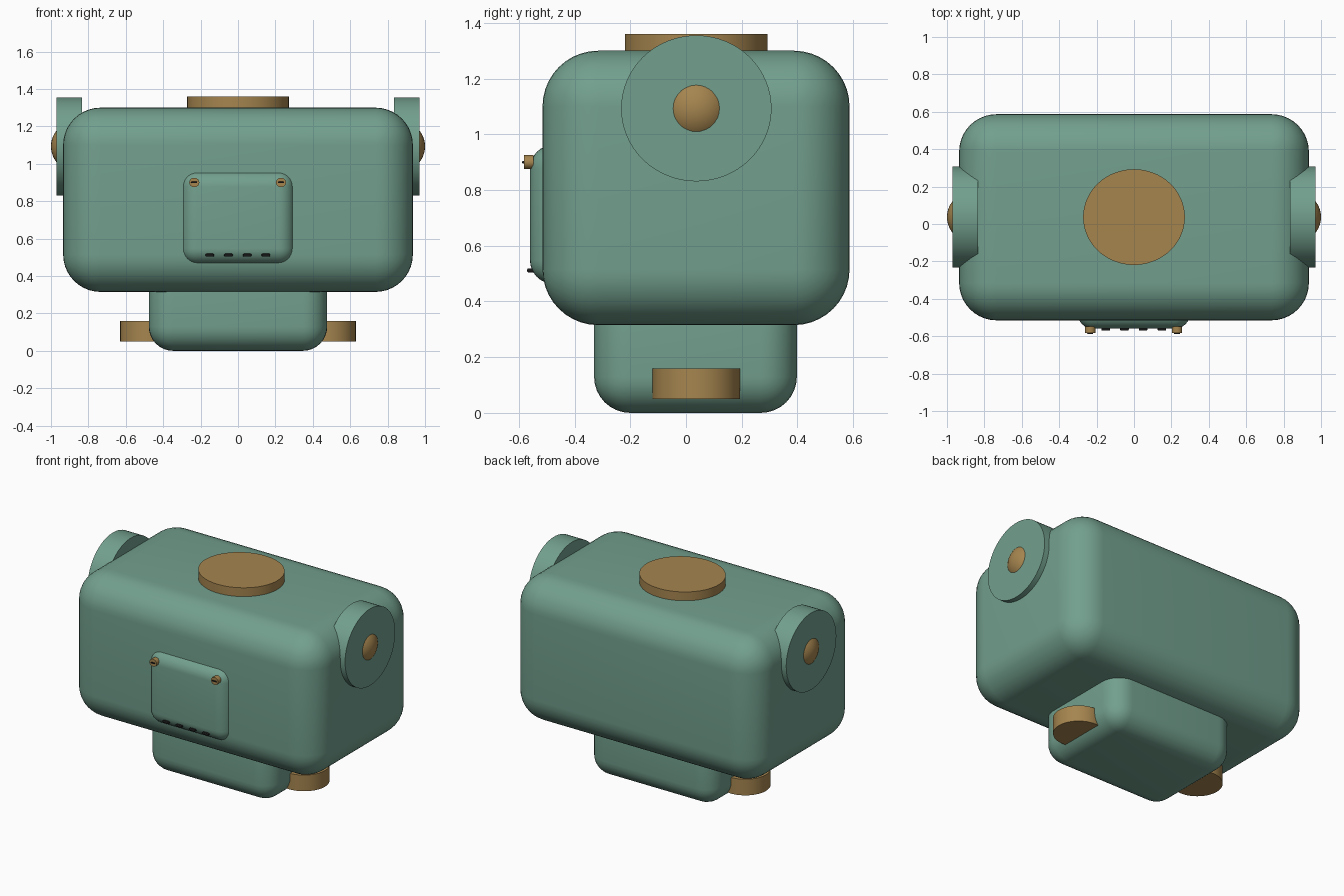
import bpy, bmesh, math
from mathutils import Matrix, Vector

if "Cube" in bpy.data.objects:
    bpy.data.objects.remove(bpy.data.objects["Cube"])


def material(name, color):
    m = bpy.data.materials.new(name)
    m.diffuse_color = (*color, 1)
    m.use_nodes = True
    m.node_tree.nodes["Principled BSDF"].inputs["Base Color"].default_value = m.diffuse_color
    return m


GREEN = material("green_paint", (0.17, 0.35, 0.27))
BRASS = material("brass", (0.38, 0.235, 0.078))
DARK = material("dark", (0.01, 0.01, 0.01))


def finish(bm, name, mat):
    bmesh.ops.recalc_face_normals(bm, faces=bm.faces)
    mesh = bpy.data.meshes.new(name)
    bm.to_mesh(mesh)
    bm.free()
    mesh.materials.append(mat)
    ob = bpy.data.objects.new(name, mesh)
    bpy.context.collection.objects.link(ob)
    bpy.ops.object.select_all(action='DESELECT')
    ob.select_set(True)
    bpy.context.view_layer.objects.active = ob
    bpy.ops.object.shade_smooth_by_angle(angle=math.radians(35))
    return ob


def rounded_box(name, lo, hi, radius, mat, segments=8):
    lo, hi = Vector(lo), Vector(hi)
    bm = bmesh.new()
    bmesh.ops.create_cube(bm, size=1, matrix=Matrix.LocRotScale((lo + hi) / 2, None, hi - lo))
    bmesh.ops.bevel(bm, geom=bm.edges[:], offset=radius, segments=segments,
                    profile=0.5, affect='EDGES')
    return finish(bm, name, mat)


def cylinder(name, center, size, axis, mat, sides=64):
    # size is the full x, y, z extent; axis is the direction of the flat caps
    turn = {'X': Matrix.Rotation(math.pi / 2, 4, 'Y'),
            'Y': Matrix.Rotation(math.pi / 2, 4, 'X'),
            'Z': Matrix.Identity(4)}[axis]
    bm = bmesh.new()
    bmesh.ops.create_cone(bm, cap_ends=True, segments=sides, radius1=0.5, radius2=0.5, depth=1,
                          matrix=Matrix.LocRotScale(center, None, size) @ turn)
    return finish(bm, name, mat)


def ball(name, center, radius, mat):
    bm = bmesh.new()
    bmesh.ops.create_uvsphere(bm, u_segments=40, v_segments=24, radius=radius,
                              matrix=Matrix.Translation(center))
    return finish(bm, name, mat)


# Torso and pelvis
rounded_box("torso", (-0.935, -0.515, 0.315), (0.935, 0.587, 1.30), 0.2, GREEN, 10)
rounded_box("pelvis", (-0.477, -0.33, 0.0), (0.477, 0.398, 0.5), 0.13, GREEN)

# Neck disc
cylinder("neck_disc", (0, 0.037, 1.31), (0.544, 0.512, 0.10), 'Z', BRASS)

# Shoulder discs, shoulder balls and hip discs on both sides
for side, s in (("left", -1), ("right", 1)):
    cylinder(f"{side}_shoulder_disc", (s * 0.9025, 0.037, 1.093), (0.137, 0.54, 0.524), 'X', GREEN)
    ball(f"{side}_shoulder_ball", (s * 0.865, 0.037, 1.093), 0.135, BRASS)
    cylinder(f"{side}_hip_disc", (s * 0.47, 0.037, 0.105), (0.32, 0.314, 0.11), 'Z', BRASS)

# Chest panel
rounded_box("chest_panel", (-0.303, -0.56, 0.463), (0.301, -0.36, 0.962), 0.085, GREEN)

# Slotted screws
for side, x in (("left", -0.234), ("right", 0.23)):
    cylinder(f"{side}_screw", (x, -0.565, 0.90), (0.054, 0.034, 0.05), 'Y', BRASS, 32)
    rounded_box(f"{side}_screw_slot", (x - 0.016, -0.588, 0.896), (x + 0.016, -0.57, 0.904),
                0.002, DARK, 2)

# Row of vent slots
for i in range(4):
    x = -0.151 + i * 0.1
    rounded_box(f"vent_slot_{i + 1}", (x - 0.023, -0.57, 0.504), (x + 0.023, -0.545, 0.519),
                0.005, DARK, 3)
